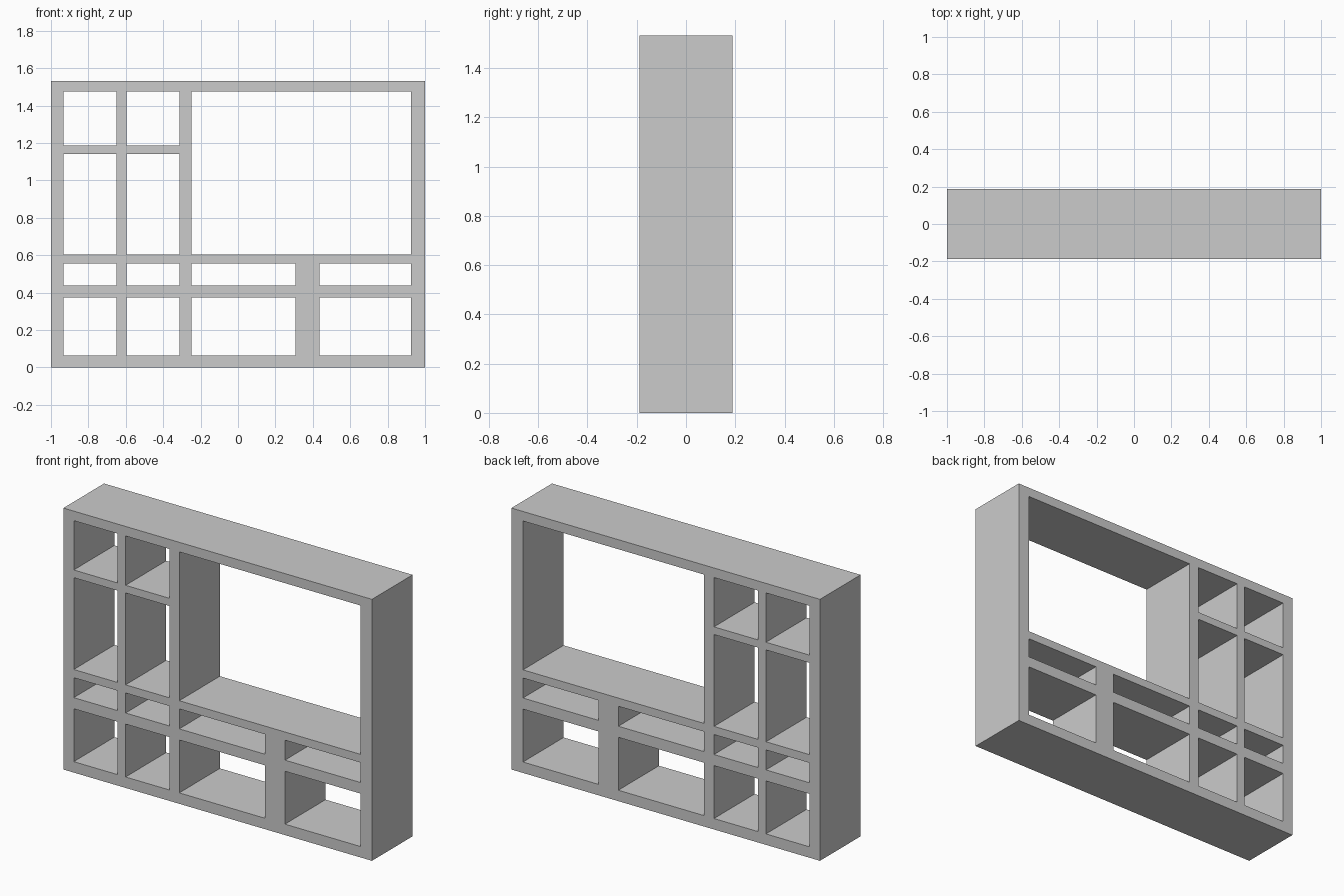
import bpy, bmesh

if "Cube" in bpy.data.objects:
    bpy.data.objects.remove(bpy.data.objects["Cube"])

DEPTH = 0.376
# Board edge positions across the front
xs = [-1, -0.933, -0.65, -0.597, -0.313, -0.249, 0.307, 0.436, 0.925, 1]
zs = [0, 0.064, 0.374, 0.439, 0.556, 0.604, 1.142, 1.187, 1.476, 1.532]

# Openings as (x start, x end, z start, z end) indices into the board edges
openings = [(c, c + 1, r, r + 1) for c in (1, 3) for r in (1, 3, 5, 7)]   # narrow shelf columns
openings += [(c, c + 1, r, r + 1) for c in (5, 7) for r in (1, 3)]        # low cabinets and slots
openings.append((5, 8, 5, 8))                                             # large screen bay


def is_open(i, k):
    return any(a <= i < b and c <= k < d for a, b, c, d in openings)


# Front face of the joined boards, leaving the openings empty
bm = bmesh.new()
grid = [[bm.verts.new((x, 0, z)) for z in zs] for x in xs]
for i in range(len(xs) - 1):
    for k in range(len(zs) - 1):
        if not is_open(i, k):
            bm.faces.new((grid[i][k], grid[i + 1][k], grid[i + 1][k + 1], grid[i][k + 1]))
bmesh.ops.delete(bm, geom=[v for v in bm.verts if not v.link_faces], context='VERTS')
mesh = bpy.data.meshes.new("shelf_frame")
bm.to_mesh(mesh)
bm.free()

# Wall shelf with board depth centred on y = 0
frame = bpy.data.objects.new("shelf_frame", mesh)
bpy.context.collection.objects.link(frame)
solid = frame.modifiers.new("board_depth", 'SOLIDIFY')
solid.thickness = DEPTH
solid.offset = 0
